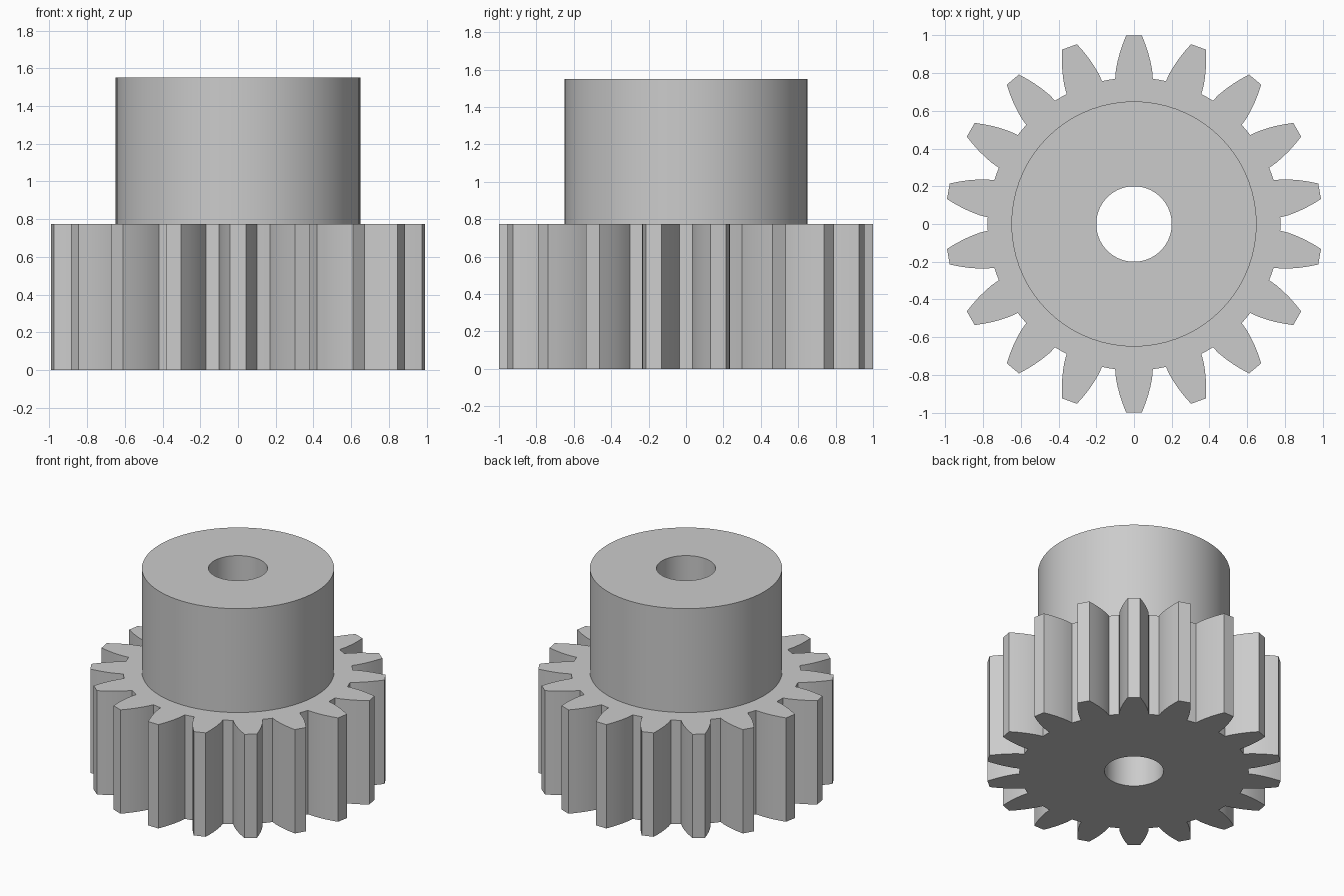
import bpy, bmesh
from math import cos, sin, radians, pi

cube = bpy.data.objects.get("Cube")
if cube:
    bpy.data.objects.remove(cube)

TEETH = 18
GEAR_TOP, HUB_TOP = 0.775, 1.55
HUB_R, BORE_R = 0.65, 0.2
# One tooth flank from root to tip: radius, half angle in degrees
FLANK = [(0.776, 7.4), (0.82, 6.75), (0.865, 5.8), (0.91, 4.75), (0.955, 3.6), (1.0, 2.4)]


def polar(r, deg):
    return r * cos(radians(deg)), r * sin(radians(deg))


def circle(r, sides=72):
    return [polar(r, 360 * i / sides) for i in range(sides)]


def gear_outline():
    pitch = 360 / TEETH
    points = []
    for i in range(TEETH):
        mid = 90 + i * pitch
        points += [polar(r, mid - a) for r, a in FLANK]
        points += [polar(r, mid + a) for r, a in reversed(FLANK)]
        points.append(polar(FLANK[0][0], mid + pitch / 2))
    return points


def loop(bm, points, z):
    verts = [bm.verts.new((x, y, z)) for x, y in points]
    return verts, [bm.edges.new((v, verts[i - 1])) for i, v in enumerate(verts)]


def wall(bm, low, high):
    for i in range(len(low[0])):
        bm.faces.new((low[0][i - 1], low[0][i], high[0][i], high[0][i - 1]))


def cap(bm, outer, inner):
    bmesh.ops.triangle_fill(bm, edges=outer[1] + inner[1], use_beauty=True)


bm = bmesh.new()
outline = gear_outline()
gear_low, gear_high = loop(bm, outline, 0), loop(bm, outline, GEAR_TOP)
hub_low, hub_high = (loop(bm, circle(HUB_R), z) for z in (GEAR_TOP, HUB_TOP))
bore_low, bore_high = (loop(bm, circle(BORE_R), z) for z in (0, HUB_TOP))

# Underside, gear shoulder and hub top
cap(bm, gear_low, bore_low)
cap(bm, gear_high, hub_low)
cap(bm, hub_high, bore_high)
# Teeth, hub side and bore
wall(bm, gear_low, gear_high)
wall(bm, hub_low, hub_high)
wall(bm, bore_low, bore_high)
bmesh.ops.recalc_face_normals(bm, faces=bm.faces[:])

mesh = bpy.data.meshes.new("pinion_gear_with_hub")
bm.to_mesh(mesh)
bm.free()
gear = bpy.data.objects.new("pinion_gear_with_hub", mesh)
bpy.context.collection.objects.link(gear)

# Plain grey metal
grey = bpy.data.materials.new("light_grey")
grey.use_nodes = True
colour = (0.6, 0.6, 0.6, 1)
grey.diffuse_color = colour
grey.node_tree.nodes["Principled BSDF"].inputs["Base Color"].default_value = colour
mesh.materials.append(grey)

bpy.ops.object.select_all(action="DESELECT")
gear.select_set(True)
bpy.context.view_layer.objects.active = gear
bpy.ops.object.shade_smooth_by_angle(angle=radians(25))
